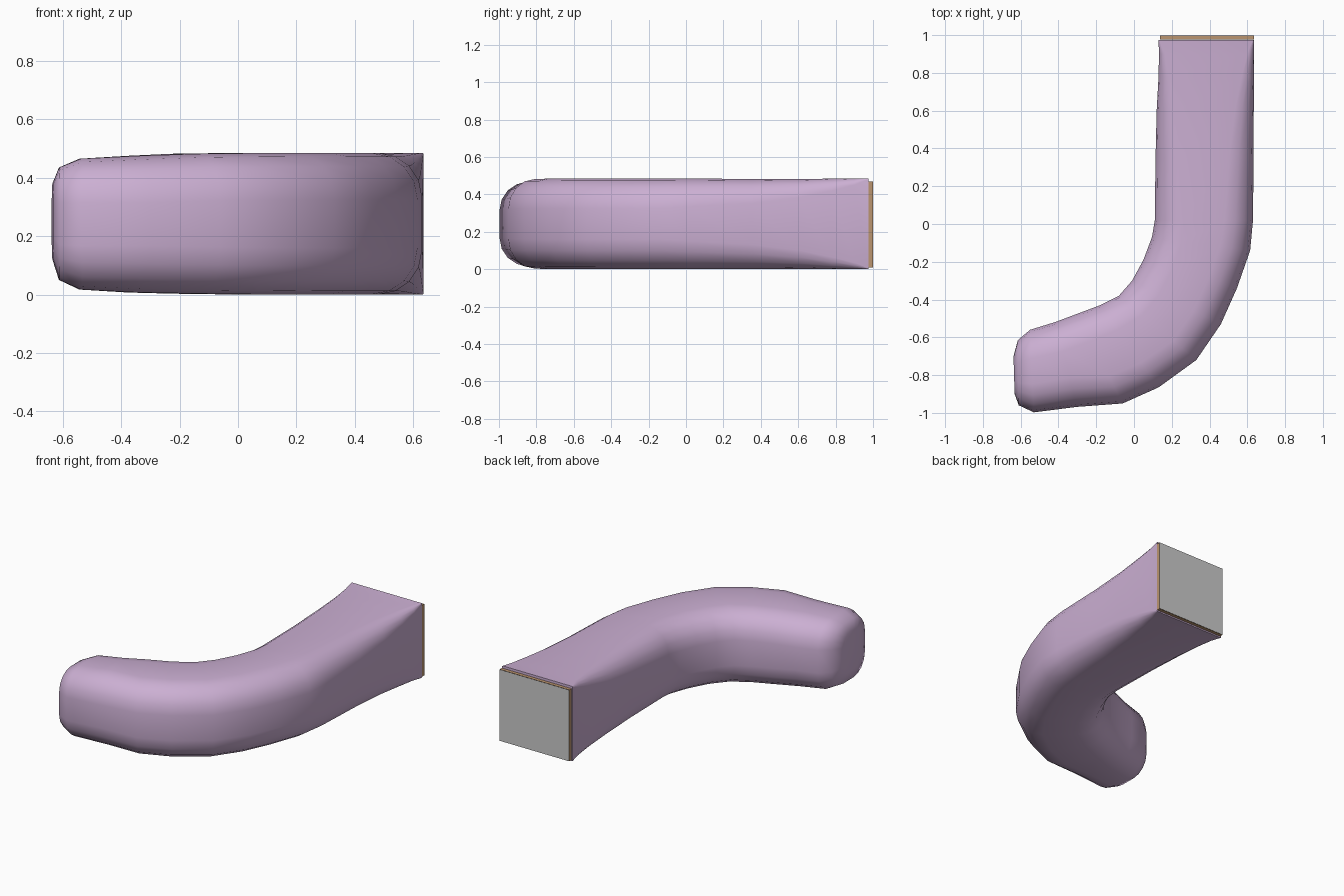
import bpy, bmesh, math
from mathutils import Vector

if "Cube" in bpy.data.objects:
    bpy.data.objects.remove(bpy.data.objects["Cube"])


def material(name, rgb):
    m = bpy.data.materials.new(name)
    m.diffuse_color = (*rgb, 1)
    m.use_nodes = True
    m.node_tree.nodes["Principled BSDF"].inputs["Base Color"].default_value = m.diffuse_color
    return m


def make_object(name, bm, mat=None):
    bmesh.ops.recalc_face_normals(bm, faces=bm.faces)
    me = bpy.data.meshes.new(name)
    bm.to_mesh(me)
    bm.free()
    ob = bpy.data.objects.new(name, me)
    bpy.context.collection.objects.link(ob)
    if mat:
        me.materials.append(mat)
    return ob


lilac = material("lilac", (0.60, 0.43, 0.65))
brown = material("brown", (0.50, 0.30, 0.16))

# Stations along the bend: inner x, y, outer x, y, bottom z, top z, corner radius
stations = [
    (0.130, 0.975, 0.635, 0.975, 0.000, 0.485, 0.004),
    (0.132, 0.90, 0.635, 0.90, 0.000, 0.485, 0.035),
    (0.130, 0.78, 0.635, 0.78, 0.000, 0.484, 0.065),
    (0.120, 0.60, 0.634, 0.60, 0.002, 0.482, 0.10),
    (0.114, 0.35, 0.633, 0.35, 0.002, 0.482, 0.13),
    (0.110, 0.02, 0.630, 0.02, 0.000, 0.485, 0.15),
    (0.095, -0.07, 0.615, -0.14, 0.000, 0.485, 0.16),
    (0.05, -0.19, 0.545, -0.34, 0.000, 0.485, 0.16),
    (-0.01, -0.30, 0.460, -0.53, 0.000, 0.485, 0.16),
    (-0.08, -0.38, 0.330, -0.72, 0.000, 0.485, 0.16),
    (-0.18, -0.43, 0.130, -0.865, 0.001, 0.484, 0.16),
    (-0.30, -0.475, -0.06, -0.95, 0.003, 0.482, 0.16),
    (-0.42, -0.52, -0.30, -0.968, 0.007, 0.475, 0.16),
    (-0.55, -0.56, -0.53, -0.997, 0.017, 0.465, 0.15),
    (-0.615, -0.615, -0.61, -0.96, 0.05, 0.435, 0.12),
    (-0.638, -0.70, -0.632, -0.90, 0.12, 0.38, 0.08),
]


def ring(bm, ax, ay, bx, by, z0, z1, r, steps=5):
    a, b = Vector((ax, ay, 0)), Vector((bx, by, 0))
    mid, side = (a + b) / 2, (b - a).normalized()
    hw, hz, zc = (b - a).length / 2, (z1 - z0) / 2, (z0 + z1) / 2
    verts = []
    for q, (su, sv) in enumerate([(1, 1), (-1, 1), (-1, -1), (1, -1)]):
        for i in range(steps):
            t = math.pi / 2 * (q + i / (steps - 1))
            u = su * (hw - r) + r * math.cos(t)
            v = sv * (hz - r) + r * math.sin(t)
            verts.append(bm.verts.new(mid + side * u + Vector((0, 0, zc + v))))
    return verts


# Curved body: square at the back end, rounded toward the front tip
bm = bmesh.new()
rings = [ring(bm, *s) for s in stations]
for p, q in zip(rings, rings[1:]):
    n = len(p)
    for i in range(n):
        bm.faces.new((p[i], p[(i + 1) % n], q[(i + 1) % n], q[i]))
bm.faces.new(rings[0])
bm.faces.new(rings[-1])
body = make_object("curved_body", bm, lilac)
bpy.context.view_layer.objects.active = body
body.select_set(True)
bpy.ops.object.shade_smooth_by_angle(angle=math.radians(50))
body.select_set(False)


# End plate: brown rim with a grey face
def box_loop(bm, y, x0=0.138, x1=0.636, z0=0.008, z1=0.470):
    return [bm.verts.new((x, y, z)) for x, z in ((x0, z0), (x1, z0), (x1, z1), (x0, z1))]


bm = bmesh.new()
f, b = box_loop(bm, 0.976), box_loop(bm, 0.999)
for i in range(4):
    j = (i + 1) % 4
    bm.faces.new((f[i], f[j], b[j], b[i]))
bm.faces.new(f)
make_object("end_plate_rim", bm, brown)

bm = bmesh.new()
face = bm.faces.new(list(reversed(box_loop(bm, 1.0))))
make_object("end_plate_face", bm)
